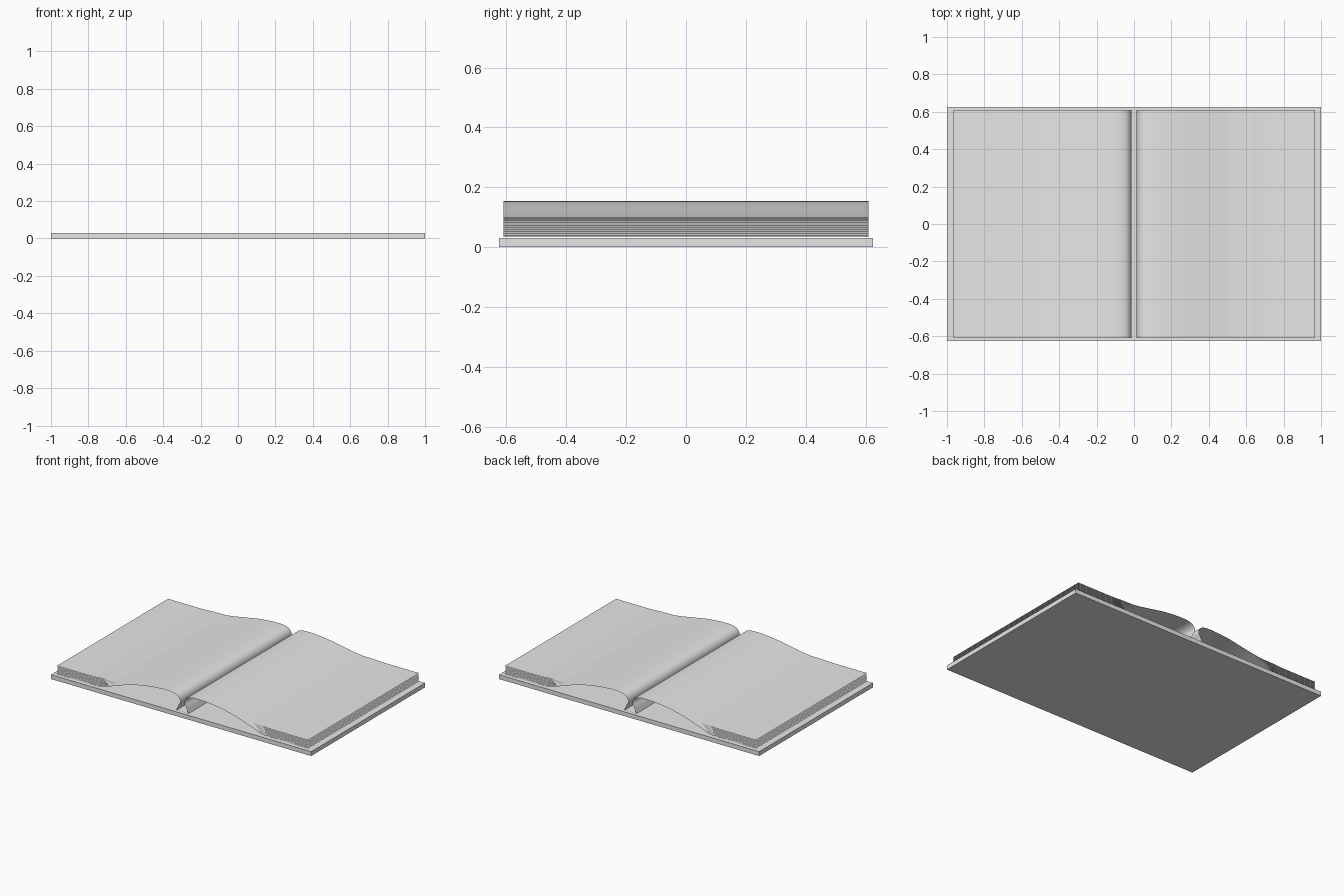
import bpy, bmesh
from mathutils import Vector

if "Cube" in bpy.data.objects:
    bpy.data.objects.remove(bpy.data.objects["Cube"])

grey = bpy.data.materials.new("plain_grey")
grey.diffuse_color = (0.8, 0.8, 0.8, 1)
grey.use_nodes = True
grey.node_tree.nodes["Principled BSDF"].inputs["Base Color"].default_value = grey.diffuse_color


def catmull(pts, steps=6):
    """Smooth curve through the profile points."""
    p = [Vector(q) for q in pts]
    p = [p[0] * 2 - p[1]] + p + [p[-1] * 2 - p[-2]]
    out = []
    for i in range(1, len(p) - 2):
        a, b, c, d = p[i - 1:i + 3]
        for s in range(steps):
            t = s / steps
            out.append(0.5 * (2 * b + (c - a) * t + (2 * a - 5 * b + 4 * c - d) * t * t
                              + (3 * b - a - 3 * c + d) * t ** 3))
    out.append(p[-2])
    return out


def add_strip(bm, profile, half_y, side):
    """Thin sheet: an x-z profile stretched along y."""
    rows = [[bm.verts.new((side * q.x, y, q.y)) for y in (-half_y, half_y)] for q in profile]
    for a, b in zip(rows, rows[1:]):
        f = [a[0], b[0], b[1], a[1]]
        bm.faces.new(f if side > 0 else f[::-1])


def finish(bm, name):
    me = bpy.data.meshes.new(name)
    bm.to_mesh(me)
    bm.free()
    me.materials.append(grey)
    ob = bpy.data.objects.new(name, me)
    bpy.context.collection.objects.link(ob)
    return ob


# cover: flat board
bm = bmesh.new()
bmesh.ops.create_cube(bm, size=1)
for v in bm.verts:
    v.co = (v.co.x * 2, v.co.y * 1.25, (v.co.z + 0.5) * 0.03)
finish(bm, "cover")

# pages: sheets share the hump by the spine, then fan out to a stack at the outer edge
SHEETS = 9
for side, name in ((-1, "left_pages"), (1, "right_pages")):
    bm = bmesh.new()
    for i in range(SHEETS):
        t = i / (SHEETS - 1)
        z = 0.095 - 0.058 * t
        d = 0.002 * t
        add_strip(bm, catmull([
            (0.045 + d, 0.034), (0.03 + d, 0.07), (0.014 + d, 0.105), (0.04 + d, 0.142 - d),
            (0.11, 0.154 - d), (0.25, 0.145 - d), (0.4, 0.119 - 2.5 * d),
            (0.51, 0.102 - 0.024 * t), (0.62, z + 0.004), (0.7, z), (0.965, z)]), 0.61, side)
    ob = finish(bm, name)
    for p in ob.data.polygons:
        p.use_smooth = True

# spine strip joining the two page stacks
bm = bmesh.new()
add_strip(bm, [Vector((-0.046, 0.034)), Vector((0.046, 0.034))], 0.61, 1)
finish(bm, "spine_strip")
